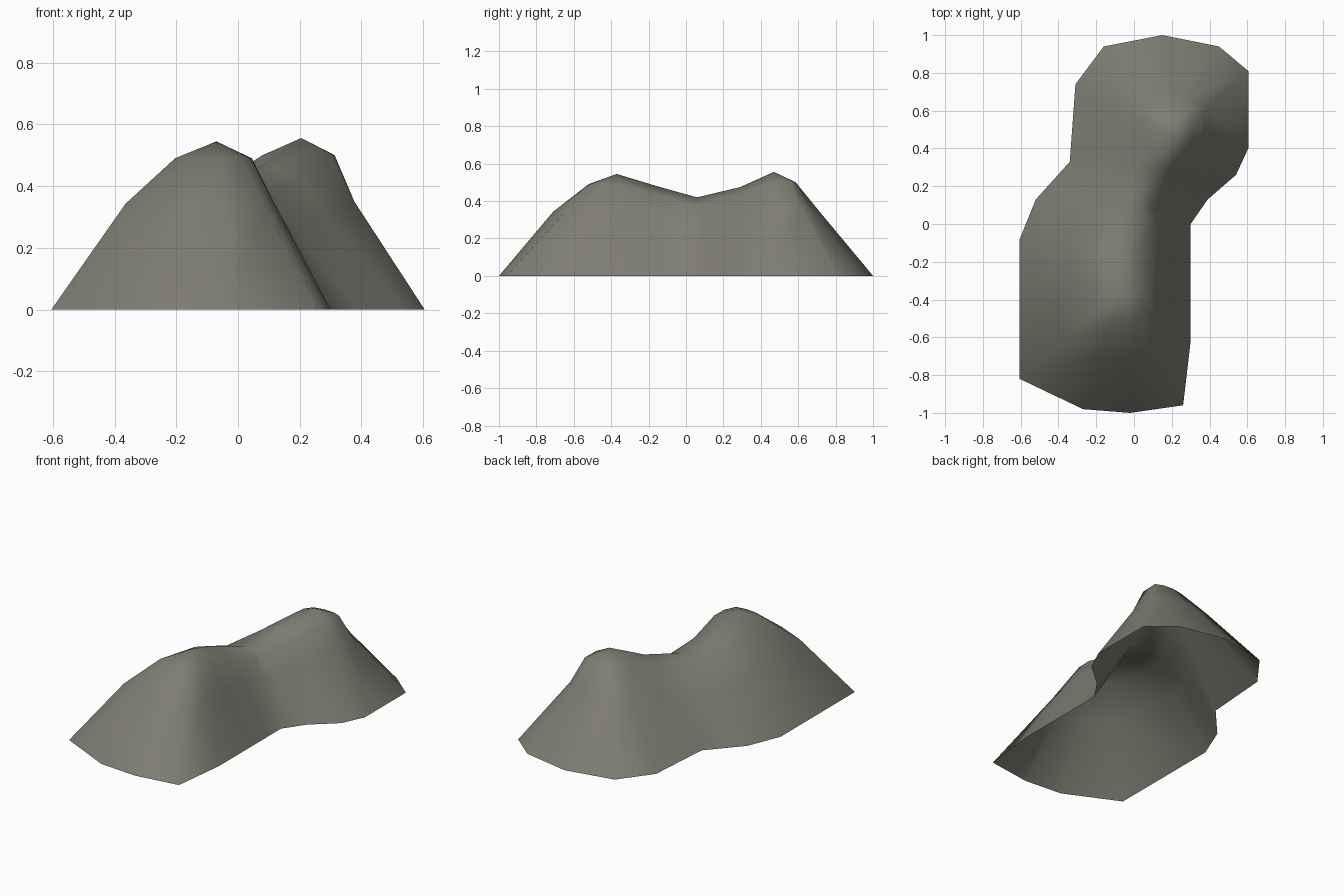
import bpy, bmesh
from mathutils import Vector

# Ridge line: front peak, its back shoulder, saddle, rise, back peak
RIDGE = [Vector(p) for p in ((-0.07, -0.37, 0.545), (-0.08, -0.14, 0.475), (0.0, 0.06, 0.42),
                             (0.09, 0.29, 0.475), (0.205, 0.47, 0.556))]
# Foot outline, counter-clockwise: x, y, ridge point, and how far
# the lower and upper rings sit from foot to ridge
FOOT = [
    (-0.605, -0.82, 0, .45, .75), (-0.27, -0.98, 0, .46, .76), (-0.02, -1.0, 0, .46, .76),
    (0.26, -0.96, 0, .53, .76), (0.30, -0.62, 0, .49, .70), (0.30, -0.30, 0, .49, .69),
    (0.30, -0.13, 1, .46, .68), (0.30, 0.0, 2, .51, .70),
    (0.39, 0.13, 2, .54, .76), (0.54, 0.26, 3, .56, .77), (0.605, 0.40, 4, .57, .74),
    (0.605, 0.81, 4, .57, .73), (0.45, 0.94, 4, .56, .76), (0.15, 1.0, 4, .55, .78),
    (-0.16, 0.94, 4, .53, .78), (-0.31, 0.74, 4, .50, .78), (-0.34, 0.33, 4, .48, .77),
    (-0.43, 0.23, 3, .46, .76), (-0.52, 0.13, 2, .45, .74), (-0.605, -0.08, 1, .45, .75),
]
HEIGHTS = (0.63, 0.90)   # ring heights as a share of the ridge height

rock = bpy.data.materials.new("grey rock")
rock.diffuse_color = (0.21, 0.205, 0.17, 1)

# Hill shell, open underneath
bm = bmesh.new()
tops = [bm.verts.new(p) for p in RIDGE]
columns = []
for x, y, r, t1, t2 in FOOT:
    foot, top = Vector((x, y, 0)), RIDGE[r]
    col = [bm.verts.new(foot)]
    for t, h in zip((t1, t2), HEIGHTS):
        p = foot.lerp(top, t)
        p.z = top.z * h
        col.append(bm.verts.new(p))
    columns.append(col + [tops[r]])
for i, a in enumerate(columns):
    b = columns[(i + 1) % len(columns)]
    for k in range(3):
        loop = [a[k], b[k], b[k + 1], a[k + 1]]
        bm.faces.new(list(dict.fromkeys(loop)))   # triangle where the tops meet
for f in bm.faces:
    f.smooth = True
mesh = bpy.data.meshes.new("hill")
bm.to_mesh(mesh)
bm.free()
mesh.materials.append(rock)
hill = bpy.data.objects.new("hill", mesh)
bpy.context.collection.objects.link(hill)
